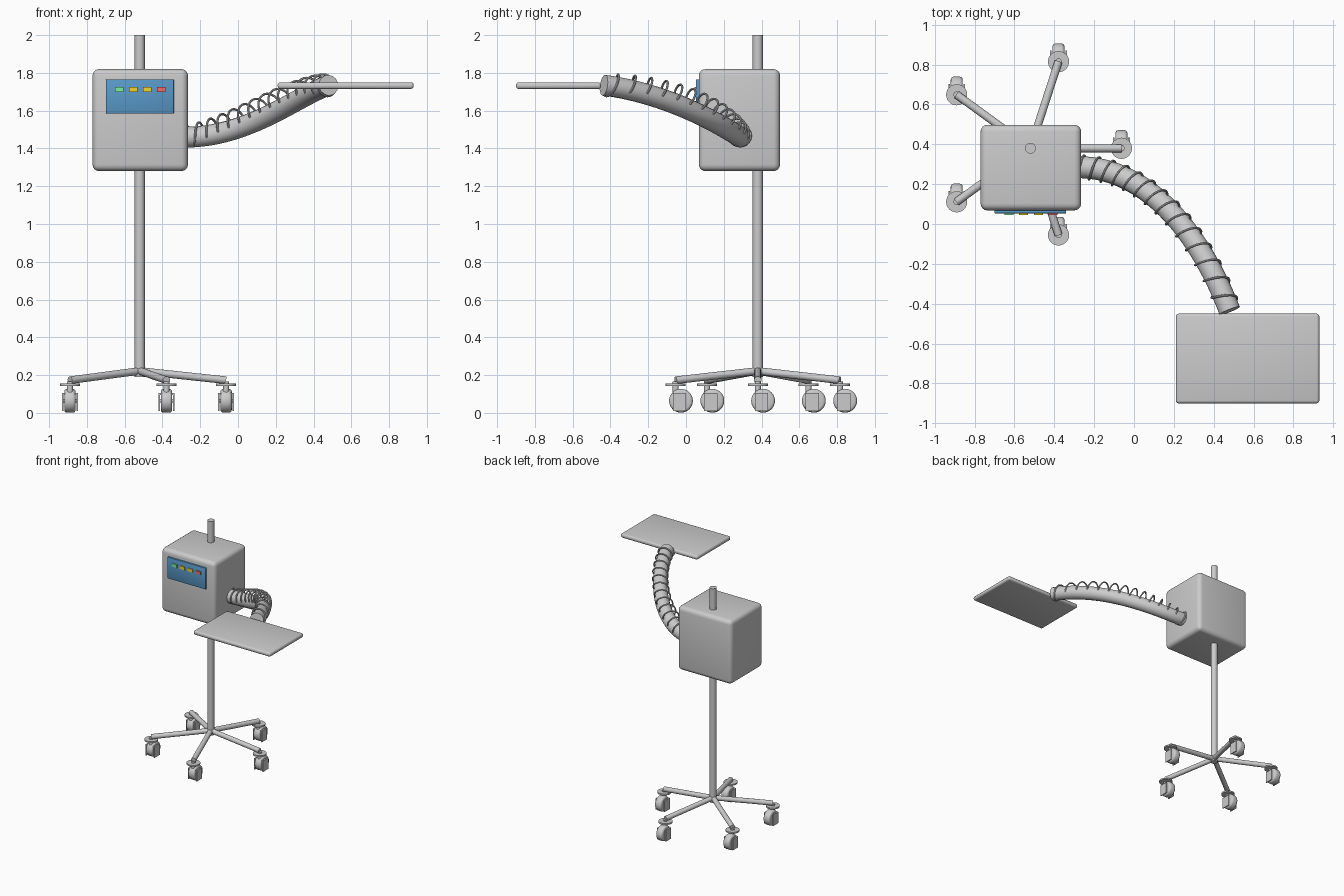
import bpy, math
from mathutils import Vector

if "Cube" in bpy.data.objects:
    bpy.data.objects.remove(bpy.data.objects["Cube"])

PX, PY = -0.52, 0.38          # pole axis


def finish(ob, name, color=None, bevel=0, segs=3):
    ob.name = name
    bpy.context.view_layer.objects.active = ob
    if bevel:
        m = ob.modifiers.new("bevel", 'BEVEL')
        m.width, m.segments = bevel, segs
        bpy.ops.object.modifier_apply(modifier=m.name)
    bpy.ops.object.shade_smooth_by_angle(angle=math.radians(35))
    if color:
        mat = bpy.data.materials.new(name + "_colour")
        mat.diffuse_color = (*color, 1)
        mat.use_nodes = True
        mat.node_tree.nodes["Principled BSDF"].inputs["Base Color"].default_value = mat.diffuse_color
        ob.data.materials.append(mat)
    return ob


def box(name, lo, hi, **kw):
    lo, hi = Vector(lo), Vector(hi)
    bpy.ops.mesh.primitive_cube_add(size=1, location=(lo + hi) / 2)
    ob = bpy.context.object
    ob.scale = hi - lo
    bpy.ops.object.transform_apply(location=False, rotation=False, scale=True)
    return finish(ob, name, **kw)


def rod(name, a, b, r, verts=32, **kw):
    a, b = Vector(a), Vector(b)
    d = b - a
    bpy.ops.mesh.primitive_cylinder_add(vertices=verts, radius=r, depth=d.length, location=(a + b) / 2)
    ob = bpy.context.object
    ob.rotation_euler = d.to_track_quat('Z', 'Y').to_euler()
    return finish(ob, name, **kw)


def tube(name, pts, r, res):
    cu = bpy.data.curves.new(name, 'CURVE')
    cu.dimensions = '3D'
    cu.bevel_depth, cu.bevel_resolution, cu.use_fill_caps = r, res, True
    sp = cu.splines.new('POLY')
    sp.points.add(len(pts) - 1)
    for p, q in zip(sp.points, pts):
        p.co = (*q, 1)
    ob = bpy.data.objects.new(name, cu)
    bpy.context.collection.objects.link(ob)
    bpy.ops.object.select_all(action='DESELECT')
    ob.select_set(True)
    bpy.context.view_layer.objects.active = ob
    bpy.ops.object.convert(target='MESH')
    return finish(bpy.context.object, name)


# Pole and housing with control panel
rod("pole", (PX, PY, 0.19), (PX, PY, 2.0), 0.027)
box("housing", (-0.77, 0.068, 1.28), (-0.265, 0.498, 1.82), bevel=0.035, segs=4)
box("control_panel", (-0.70, 0.053, 1.585), (-0.34, 0.075, 1.765), color=(0.1, 0.32, 0.58), bevel=0.004, segs=2)
lights = [(0.2, 0.85, 0.35), (0.9, 0.65, 0.03), (0.9, 0.65, 0.03), (0.9, 0.15, 0.15)]
for i, c in enumerate(lights):
    x = -0.628 + i * 0.074
    box(f"indicator_{i + 1}", (x - 0.023, 0.045, 1.70), (x + 0.023, 0.06, 1.726), color=c)

# Five-spoke base with casters all facing the same way
for i in range(5):
    a = math.radians(72 * i)
    x, y = PX + 0.457 * math.cos(a), PY + 0.457 * math.sin(a)
    n = f"_{i + 1}"
    rod("base_leg" + n, (PX, PY, 0.222), (x, y, 0.173), 0.02, 24)
    rod("caster_plate" + n, (x, y, 0.143), (x, y, 0.155), 0.053)
    rod("caster_stem" + n, (x, y, 0.09), (x, y, 0.165), 0.016, 16)
    wy = y + 0.028
    rod("caster_wheel" + n, (x - 0.03, wy, 0.064), (x + 0.03, wy, 0.064), 0.063, 32, bevel=0.015, segs=3)
    rod("caster_axle" + n, (x - 0.042, wy, 0.064), (x + 0.042, wy, 0.064), 0.01, 12)
    for s, side in ((-1, "left"), (1, "right")):
        box(f"caster_fork_{side}" + n, (x + s * 0.038 - 0.004, y - 0.015, 0.01),
            (x + s * 0.038 + 0.004, y + 0.055, 0.104))
    box("caster_bridge" + n, (x - 0.038, y - 0.015, 0.096), (x + 0.038, y + 0.03, 0.104))

# Curved hose
P = [Vector(p) for p in ((-0.29, 0.285, 1.46), (0.05, 0.29, 1.455), (0.32, -0.02, 1.68), (0.48, -0.435, 1.735))]


def path(t):
    u = 1 - t
    return u**3 * P[0] + 3 * u * u * t * P[1] + 3 * u * t * t * P[2] + t**3 * P[3]


tube("hose", [path(i / 40) for i in range(41)], 0.055, 6)

# Spring wire wound round the hose, lifted above it mid-span
TURNS, STEPS = 14, 24
coil = []
for i in range(TURNS * STEPS + 1):
    t = i / (TURNS * STEPS)
    tan = (path(min(t + 0.01, 1)) - path(max(t - 0.01, 0))).normalized()
    side = tan.cross(Vector((0, 0, 1))).normalized()
    up = side.cross(tan)
    a = 2 * math.pi * i / STEPS
    lift = up * 0.055 * math.sin(math.pi * t)
    coil.append(path(t) + lift + 0.059 * (math.cos(a) * side + math.sin(a) * up))
tube("hose_spring", coil, 0.006, 2)

# Tray
box("tray", (0.21, -0.90, 1.715), (0.93, -0.45, 1.75), bevel=0.014, segs=3)
